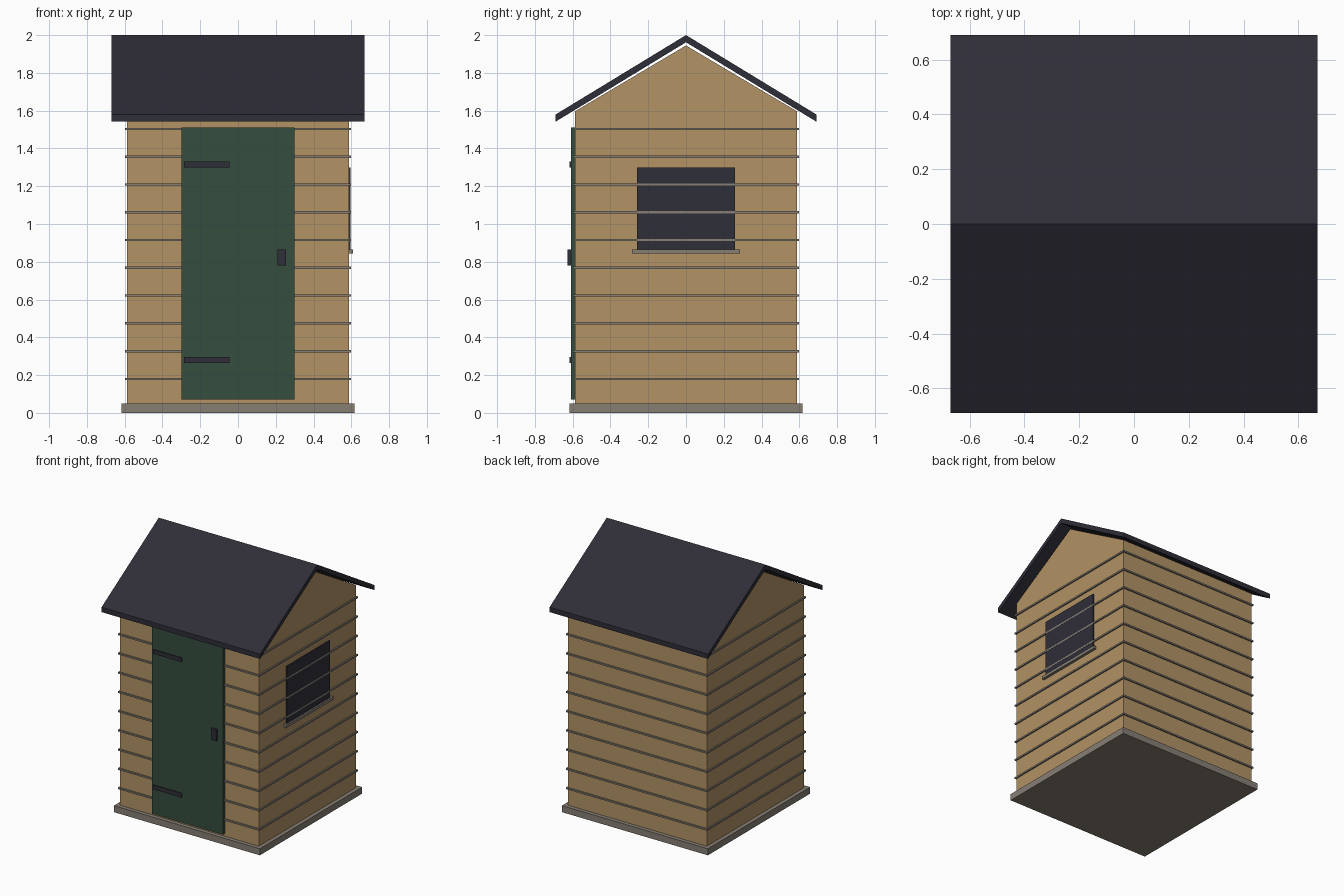
import bpy
import bmesh
from mathutils import Vector

default_cube = bpy.data.objects.get("Cube")
if default_cube:
    bpy.data.objects.remove(default_cube, do_unlink=True)


def srgb_to_linear(value):
    c = value / 255
    return c / 12.92 if c <= 0.04045 else ((c + 0.055) / 1.055) ** 2.4


def make_material(name, *srgb):
    mat = bpy.data.materials.new(name)
    colour = (*[srgb_to_linear(v) for v in srgb], 1)
    mat.use_nodes = True
    mat.diffuse_color = colour
    bsdf = next(n for n in mat.node_tree.nodes if n.type == 'BSDF_PRINCIPLED')
    bsdf.inputs["Base Color"].default_value = colour
    return mat


timber = make_material("warm timber", 178, 147, 101)
stone = make_material("weathered grey", 134, 126, 116)
green = make_material("door green", 54, 77, 62)
dark = make_material("charcoal", 47, 46, 56)


def finish(name, bm, material):
    bmesh.ops.recalc_face_normals(bm, faces=bm.faces)
    mesh = bpy.data.meshes.new(name)
    bm.to_mesh(mesh)
    bm.free()
    mesh.materials.append(material)
    obj = bpy.data.objects.new(name, mesh)
    bpy.context.scene.collection.objects.link(obj)
    return obj


def box(name, x, y, z, material):
    """Box given by its (low, high) range on each axis."""
    bm = bmesh.new()
    bmesh.ops.create_cube(bm, size=1)
    for v in bm.verts:
        v.co = [r[0] if c < 0 else r[1] for c, r in zip(v.co, (x, y, z))]
    return finish(name, bm, material)


def prism(name, profile, half_length, material):
    """Extrude a (y, z) profile along x, centred on the origin."""
    bm = bmesh.new()
    face = bm.faces.new([bm.verts.new((-half_length, y, z)) for y, z in profile])
    ext = bmesh.ops.extrude_face_region(bm, geom=[face])
    moved = [g for g in ext["geom"] if isinstance(g, bmesh.types.BMVert)]
    bmesh.ops.translate(bm, verts=moved, vec=Vector((2 * half_length, 0, 0)))
    return finish(name, bm, material)


def span(half):
    return (-half, half)


# Base slab and gabled walls
wall = 0.587
plinth_top = 0.05
eave, gable = 1.597, 1.945
box("base_slab", span(0.617), span(0.617), (0, plinth_top), stone)
prism("walls", [(-wall, plinth_top), (wall, plinth_top), (wall, eave),
                (0, gable), (-wall, eave)], wall, timber)

# Horizontal cladding strips around all four sides
strip = 0.597
for i in range(10):
    z = 0.18 + 0.147 * i
    box(f"cladding_strip_{i + 1}", span(strip), span(strip),
        (z - 0.006, z + 0.006), stone)

# Pitched roof, one slab per side meeting at the ridge
reach, ridge, roof_edge, thick = 0.69, 2.0, 1.58, 0.038
for side, sign in (("front", -1), ("back", 1)):
    prism(f"roof_{side}", [(0, ridge), (sign * reach, roof_edge),
                           (sign * reach, roof_edge - thick),
                           (0, ridge - thick)], 0.67, dark)

# Door with its strap hinges and handle
door_face = -0.61
box("door", span(0.3), (door_face, -wall), (0.07, 1.51), green)
for label, z in (("lower", 0.28), ("upper", 1.315)):
    box(f"{label}_hinge", (-0.285, -0.045), (door_face - 0.008, door_face),
        (z - 0.016, z + 0.016), dark)
box("door_handle", (0.21, 0.255), (door_face - 0.018, door_face),
    (0.78, 0.865), dark)

# Side window and its sill
box("window", (wall, strip - 0.0005), span(0.26), (0.86, 1.3), dark)
box("window_sill", (wall, 0.608), span(0.285), (0.843, 0.865), stone)
